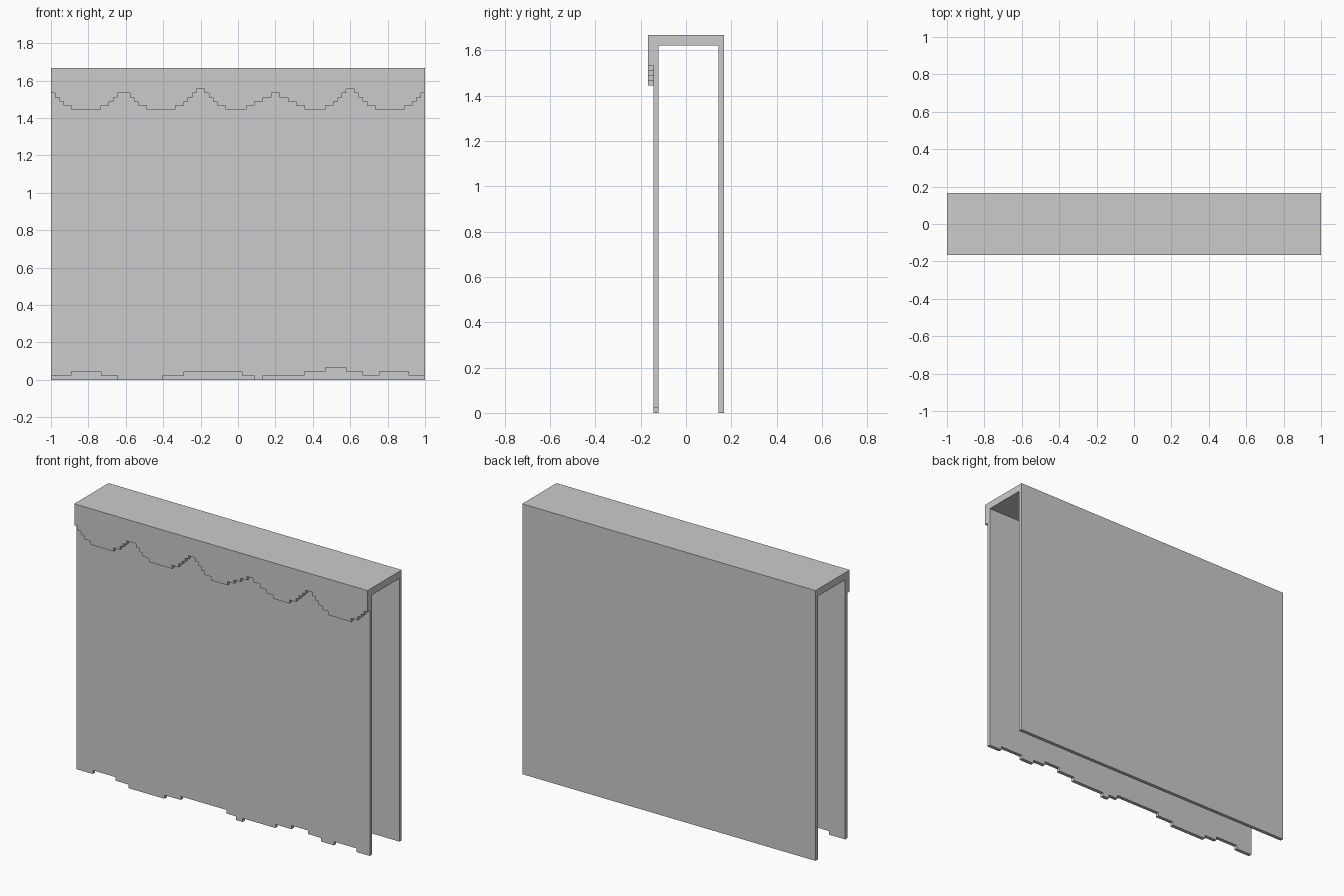
import bpy, bmesh

if "Cube" in bpy.data.objects:
    bpy.data.objects.remove(bpy.data.objects["Cube"])

U = 1 / 45      # grid unit: the model is 90 x 15 x 75 units
WIDTH = 90


def panel(name, runs, top, y0, y1):
    """Upright sheet with a stepped lower edge; runs = (column count, edge height)."""
    outline = [(WIDTH, top), (0, top)]
    col = 0
    for count, height in runs:
        outline += [(col, height), (col + count, height)]
        col += count
    bm = bmesh.new()
    face = bm.faces.new([bm.verts.new(((x - WIDTH / 2) * U, y0 * U, z * U))
                         for x, z in outline])
    ext = bmesh.ops.extrude_face_region(bm, geom=[face])
    verts = [v for v in ext["geom"] if isinstance(v, bmesh.types.BMVert)]
    bmesh.ops.translate(bm, verts=verts, vec=(0, (y1 - y0) * U, 0))
    bmesh.ops.recalc_face_normals(bm, faces=bm.faces)
    mesh = bpy.data.meshes.new(name)
    bm.to_mesh(mesh)
    bm.free()
    obj = bpy.data.objects.new(name, mesh)
    bpy.context.collection.objects.link(obj)
    return obj


def arch(steps):
    """Rising step widths from height 66, a two-column peak, then the mirror image."""
    up = [(w, 66 + i) for i, w in enumerate(steps)]
    return up + [(2, 66 + len(steps))] + up[::-1]


# Back sheet and top slab
panel("back_panel", [(WIDTH, 0)], 73, 6.5, 7.5)
panel("top_slab", [(WIDTH, 73)], 75, -7.5, 7.5)

# Front sheet with ragged hem
hem = [(5, 1), (7, 2), (4, 1), (11, 0), (5, 1), (14, 2), (3, 1), (2, 0),
       (10, 1), (5, 2), (5, 3), (4, 2), (4, 1), (7, 2), (4, 1)]
panel("front_panel", hem, 73, -6.5, -5.5)

# Scalloped overhang along the front top edge
tall = arch([2, 1, 1, 1])
scallop = ([(1, 69), (1, 68), (1, 67), (2, 66), (7, 65)]
           + [(2, 66), (1, 67), (1, 68), (3, 69), (1, 68), (1, 67), (2, 66), (7, 65)]
           + tall + [(5, 65)]
           + arch([2, 2, 2]) + [(5, 65)]
           + tall + [(7, 65)]
           + [(2, 66), (1, 67), (1, 68), (1, 69)])
panel("scalloped_overhang", scallop, 73, -7.5, -6.5)
